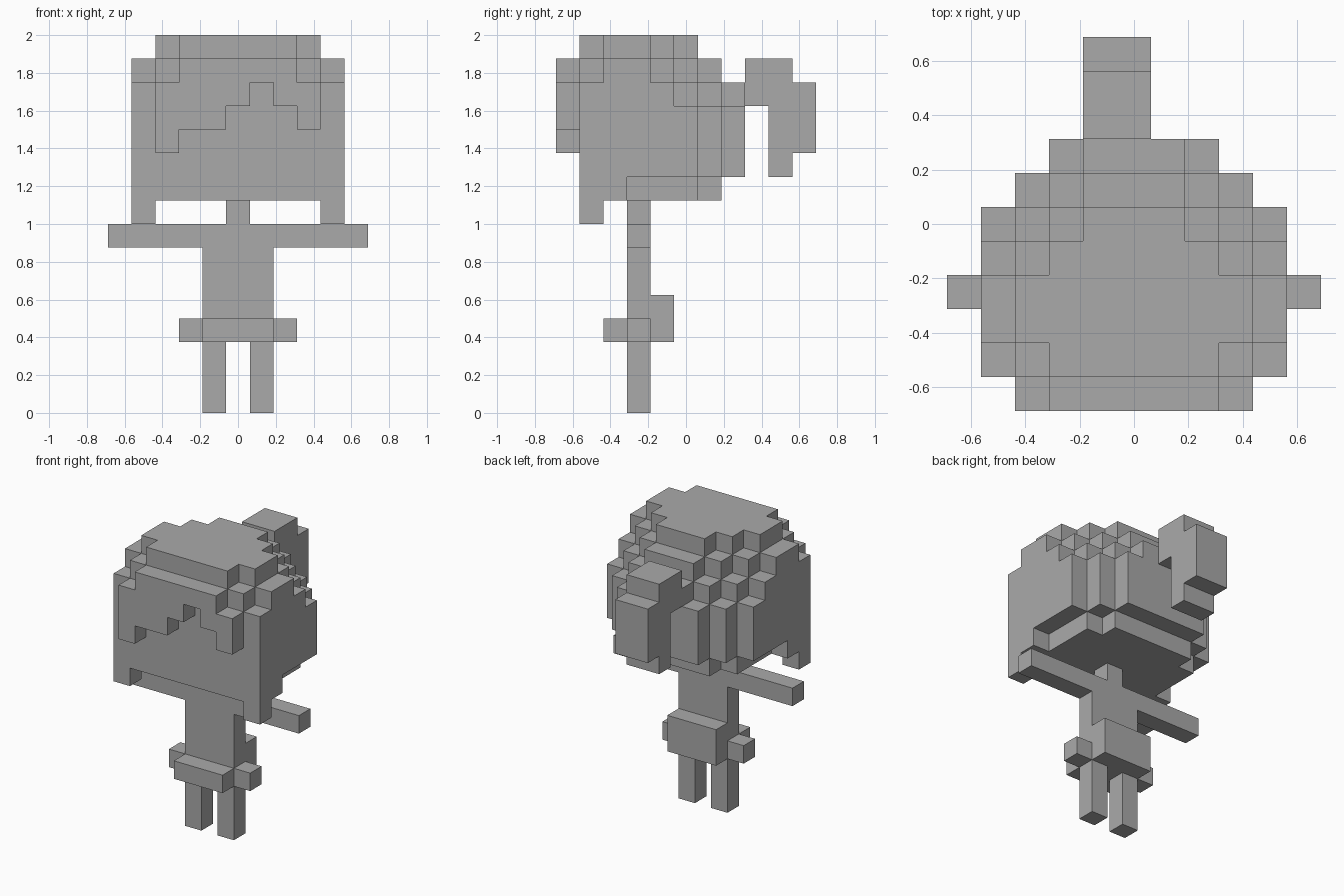
import bpy, bmesh, math
from mathutils import Vector

if "Cube" in bpy.data.objects:
    bpy.data.objects.remove(bpy.data.objects["Cube"])

U = 0.125  # edge length of one cube cell

grey = bpy.data.materials.new("mid grey")
grey.diffuse_color = (0.4, 0.4, 0.4, 1.0)
grey.use_nodes = True
grey.node_tree.nodes["Principled BSDF"].inputs["Base Color"].default_value = grey.diffuse_color


def box(x0, x1, y0, y1, z0, z1):
    """All cells in the inclusive index ranges."""
    return {(x, y, z) for x in range(x0, x1 + 1)
            for y in range(y0, y1 + 1) for z in range(z0, z1 + 1)}


def mirrored(cells):
    return cells | {(-x, y, z) for x, y, z in cells}


parts = {}

# Lower body
parts["legs"] = mirrored(box(1, 1, -2, -2, 0, 2))
parts["torso"] = box(-1, 1, -2, -2, 3, 7)
parts["arms"] = mirrored(box(2, 5, -2, -2, 7, 7))
parts["neck"] = box(0, 0, -2, -2, 8, 8)
parts["skirt"] = mirrored(box(2, 2, -2, -2, 3, 3)) | box(-1, 1, -3, -3, 3, 3)
parts["back_bow"] = box(-1, 1, -1, -1, 3, 4)

# Head: each row gives y: (half width, half width of flat crown, crown height)
rows = {-4: (4, 2, 16), -3: (4, 3, 16), -2: (4, 3, 16), -1: (4, 2, 16),
        0: (4, 1, 16), 1: (3, 1, 15), 2: (2, 1, 14)}
head = set()
for y, (half, flat, top) in rows.items():
    for x in range(-half, half + 1):
        # the rim at the sides and back starts one cell higher
        rim = y >= -2 and abs(x) == half or y == 2
        head |= box(x, x, y, y, 10 if rim else 9,
                    top - 1 - max(abs(x) - flat, 0))
parts["head"] = head

# Jagged fringe across the forehead
fringe = set()
for x, low in zip(range(-3, 4), (11, 12, 12, 13, 14, 13, 12)):
    fringe |= box(x, x, -5, -5, low, 13 if abs(x) == 3 else 14)
parts["fringe"] = fringe

parts["side_locks"] = mirrored(box(4, 4, -4, -4, 8, 8))
parts["ponytail"] = (box(-1, 0, 3, 3, 13, 14) | box(-1, 0, 4, 4, 10, 14)
                     | box(-1, 0, 5, 5, 11, 13))

filled = set().union(*parts.values())
AXES = [Vector(a) for a in ((1, 0, 0), (0, 1, 0), (0, 0, 1))]


def build(name, cells):
    """Make the outer skin of a group of cells."""
    bm = bmesh.new()
    for c in sorted(cells):
        centre = Vector(c) + Vector((0, 0, 0.5))
        for i in range(3):
            for s in (1, -1):
                n = AXES[i] * s
                if tuple(int(a + b) for a, b in zip(c, n)) in filled:
                    continue
                u, v = AXES[(i + 1) % 3] * 0.5, AXES[(i + 2) % 3] * 0.5 * s
                mid = centre + n * 0.5
                bm.faces.new([bm.verts.new((mid + p) * U)
                              for p in (-u - v, u - v, u + v, -u + v)])
    bmesh.ops.remove_doubles(bm, verts=bm.verts[:], dist=0.001)
    bmesh.ops.dissolve_limit(bm, angle_limit=math.radians(1),
                             verts=bm.verts[:], edges=bm.edges[:])
    mesh = bpy.data.meshes.new(name)
    bm.to_mesh(mesh)
    bm.free()
    mesh.materials.append(grey)
    bpy.context.collection.objects.link(bpy.data.objects.new(name, mesh))


for part_name, part_cells in parts.items():
    build(part_name, part_cells)
